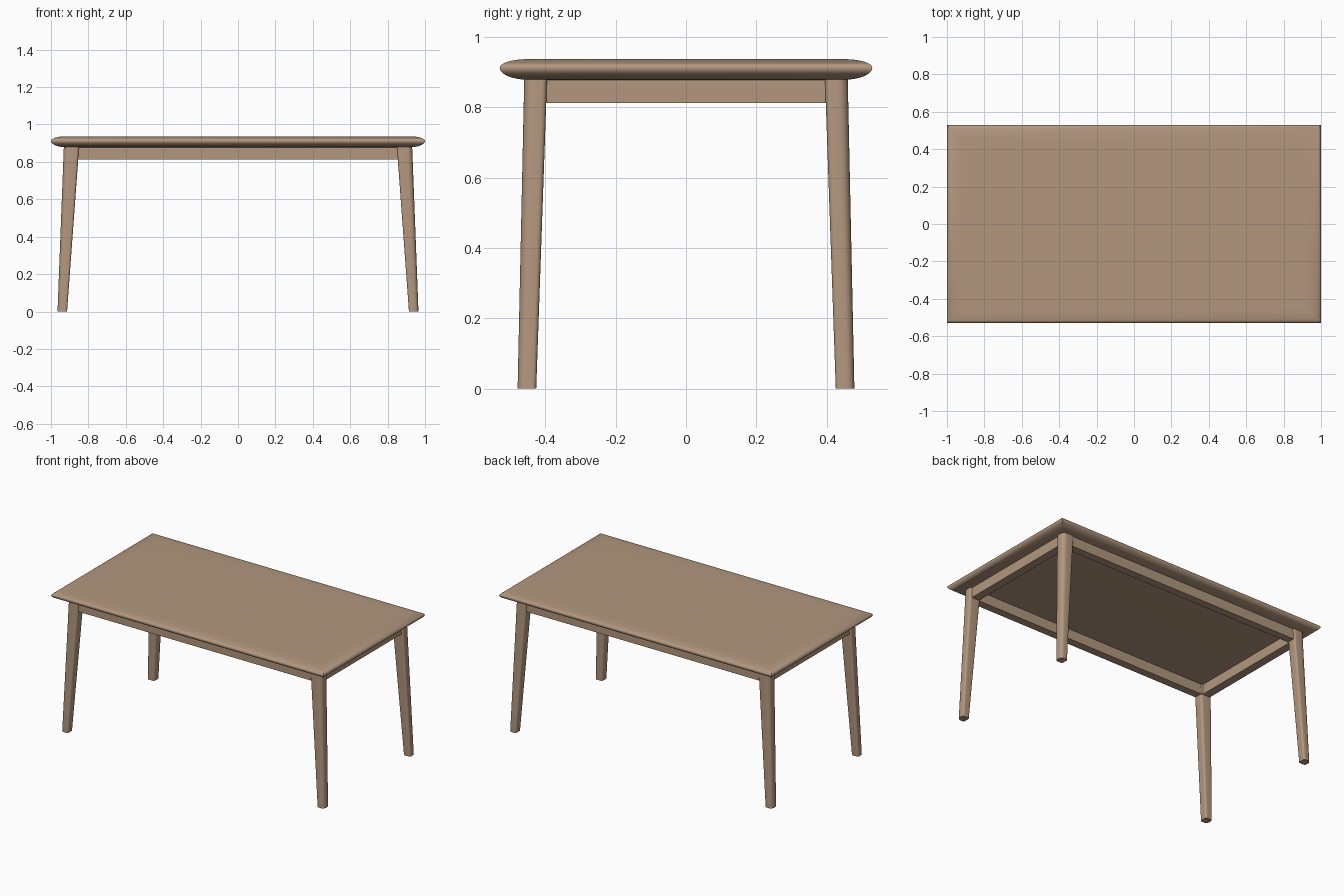
import bpy, bmesh, math

if "Cube" in bpy.data.objects:
    bpy.data.objects.remove(bpy.data.objects["Cube"])

wood = bpy.data.materials.new("light_wood")
wood.diffuse_color = (0.445, 0.309, 0.209, 1)
wood.use_nodes = True
wood.node_tree.nodes["Principled BSDF"].inputs["Base Color"].default_value = wood.diffuse_color


def loft(name, rings):
    """Skin a stack of matching closed rings (bottom to top) and cap both ends."""
    bm = bmesh.new()
    loops = [[bm.verts.new(p) for p in ring] for ring in rings]
    n = len(loops[0])
    for a, b in zip(loops, loops[1:]):
        for i in range(n):
            j = (i + 1) % n
            bm.faces.new((a[i], a[j], b[j], b[i]))
    bm.faces.new(loops[0][::-1])
    bm.faces.new(loops[-1])
    bmesh.ops.recalc_face_normals(bm, faces=bm.faces)
    mesh = bpy.data.meshes.new(name)
    bm.to_mesh(mesh)
    bm.free()
    mesh.materials.append(wood)
    obj = bpy.data.objects.new(name, mesh)
    bpy.context.collection.objects.link(obj)
    bpy.ops.object.select_all(action='DESELECT')
    obj.select_set(True)
    bpy.context.view_layer.objects.active = obj
    bpy.ops.object.shade_smooth_by_angle(angle=math.radians(35))
    return obj


def rect(x0, x1, y0, y1, z):
    return [(x0, y0, z), (x1, y0, z), (x1, y1, z), (x0, y1, z)]


def rounded(x0, x1, y0, y1, z, r_in, r_out, steps=6):
    """Rounded rectangle; the outer (+x, +y) corner has its own radius."""
    pts = []
    corners = [(x1, y1, -1, -1, r_out), (x0, y1, 1, -1, r_in),
               (x0, y0, 1, 1, r_in), (x1, y0, -1, 1, r_in)]
    for k, (cx, cy, sx, sy, r) in enumerate(corners):
        for i in range(steps + 1):
            a = math.pi / 2 * (k + i / steps)
            pts.append((cx + sx * r + r * math.cos(a), cy + sy * r + r * math.sin(a), z))
    return pts


# Table top: rectangle with a soft elliptical edge and mitred corners
TIP, TOP, BOTTOM = 0.912, 0.937, 0.878
rings = []
STEPS = 8
for i in range(-STEPS, STEPS + 1):
    a = math.pi / 2 * i / STEPS
    width = 0.08 if i > 0 else 0.085
    height = TOP - TIP if i > 0 else TIP - BOTTOM
    d = width * (1 - math.cos(a))
    rings.append(rect(-1 + d, 1 - d, -0.53 + d, 0.53 - d, TIP + height * math.sin(a)))
loft("table_top", rings)

# Splayed, tapered legs, one per corner
for sx, xn in ((-1, "left"), (1, "right")):
    for sy, yn in ((-1, "front"), (1, "back")):
        foot = rounded(0.914, 0.965, 0.426, 0.479, 0, 0.012, 0.022)
        head = rounded(0.849, 0.931, 0.395, 0.46, 0.885, 0.014, 0.028)
        loft(f"{yn}_{xn}_leg",
             [[(sx * x, sy * y, z) for x, y, z in ring] for ring in (foot, head)])

# Apron rails between the legs
for s, name in ((-1, "front"), (1, "back")):
    y0, y1 = sorted((s * 0.40, s * 0.452))
    loft(f"{name}_apron", [rect(-0.88, 0.88, y0, y1, z) for z in (0.812, 0.885)])
for s, name in ((-1, "left"), (1, "right")):
    x0, x1 = sorted((s * 0.865, s * 0.92))
    loft(f"{name}_apron", [rect(x0, x1, -0.42, 0.42, z) for z in (0.812, 0.885)])
